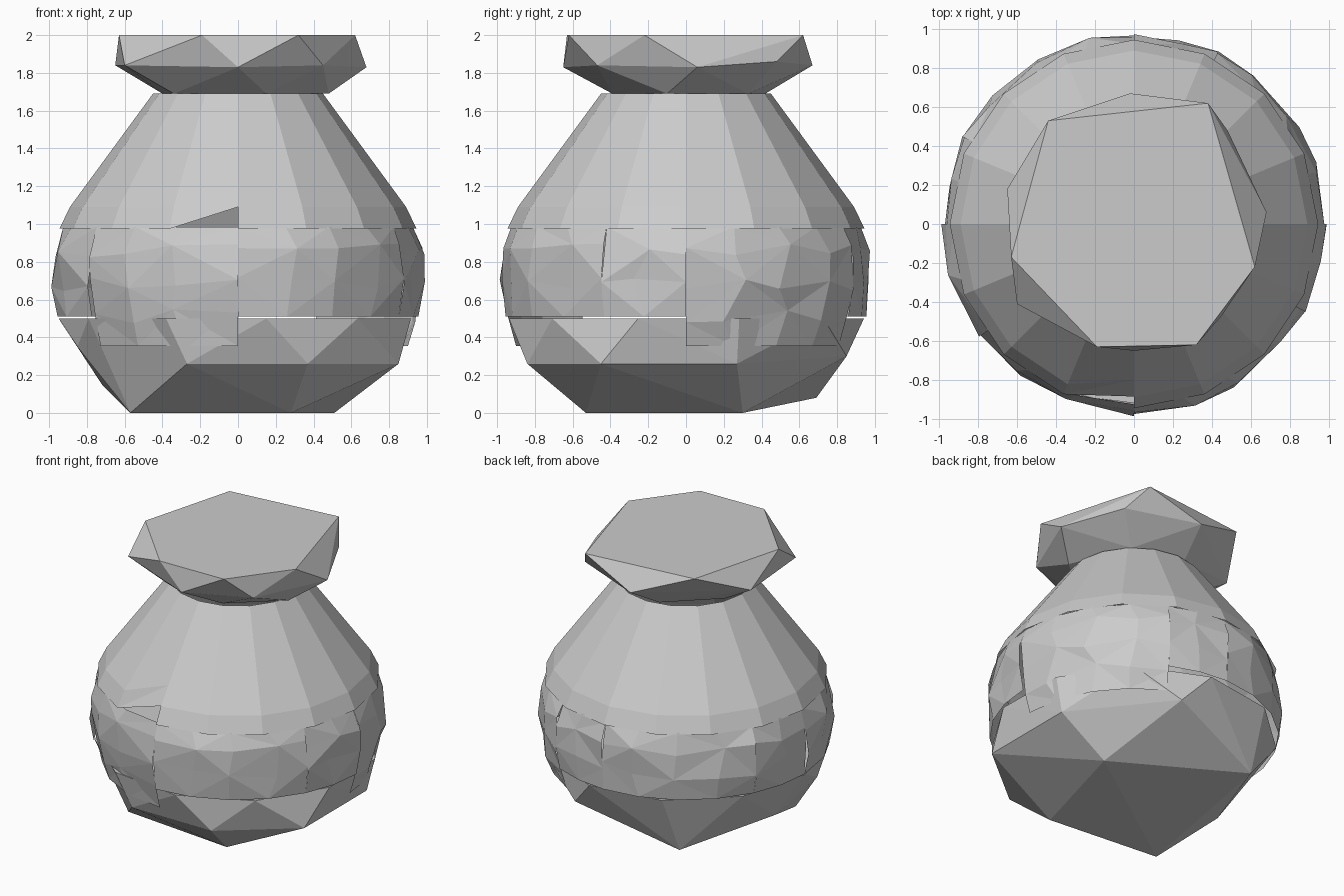
import bpy
import bmesh
import random
from math import radians, cos, sin

random.seed(4)
cube = bpy.data.objects.get("Cube")
if cube:
    bpy.data.objects.remove(cube)

# Single stone grey material
grey = bpy.data.materials.new("stone_grey")
grey.use_nodes = True
color = (0.6, 0.6, 0.6, 1)
grey.diffuse_color = color
bsdf = next(n for n in grey.node_tree.nodes if n.type == 'BSDF_PRINCIPLED')
bsdf.inputs["Base Color"].default_value = color
bsdf.inputs["Roughness"].default_value = 0.9


def finish(name, bm):
    mesh = bpy.data.meshes.new(name)
    bm.to_mesh(mesh)
    bm.free()
    mesh.materials.append(grey)
    obj = bpy.data.objects.new(name, mesh)
    bpy.context.collection.objects.link(obj)
    return obj


def hull(name, points):
    """Closed faceted block wrapped around a few corner points."""
    bm = bmesh.new()
    for p in points:
        bm.verts.new(p)
    bmesh.ops.convex_hull(bm, input=bm.verts[:])
    loose = [v for v in bm.verts if not v.link_faces]
    bmesh.ops.delete(bm, geom=loose, context='VERTS')
    bmesh.ops.dissolve_limit(bm, angle_limit=radians(1),
                             verts=bm.verts[:], edges=bm.edges[:])
    bmesh.ops.recalc_face_normals(bm, faces=bm.faces[:])
    return finish(name, bm)


def shell(name, profile, start, end, step, wobble=0.0):
    """Open faceted sheet sweeping a (radius, z) profile between two angles."""
    bm = bmesh.new()
    cols = max(2, round((end - start) / step))
    grid = []
    for j, (r, z) in enumerate(profile):
        row = []
        for i in range(cols + 1):
            a = start + (end - start) * i / cols
            inner = 0 < j < len(profile) - 1
            rr, zz = r, z
            if wobble and inner:
                rr += random.uniform(-wobble, wobble * 0.4)
                zz += random.uniform(-wobble, wobble) * 1.5
                if 0 < i < cols:
                    a += random.uniform(-0.25, 0.25) * step
            a = radians(a)
            row.append(bm.verts.new((rr * cos(a), rr * sin(a), zz)))
        grid.append(row)
    for j in range(len(grid) - 1):
        for i in range(cols):
            a, b = grid[j][i], grid[j][i + 1]
            c, d = grid[j + 1][i + 1], grid[j + 1][i]
            if (i + j) % 2:
                bm.faces.new((a, b, c))
                bm.faces.new((a, c, d))
            else:
                bm.faces.new((a, b, d))
                bm.faces.new((b, c, d))
    return finish(name, bm)


# Angular bowl at the base
bowl_points = [
    (0.28, -0.53, 0), (0.51, 0.30, 0), (-0.57, -0.45, 0),
    (-0.43, 0.69, 0.08), (-0.72, 0, 0.15),
    (0.37, -0.84, 0.26), (-0.27, -0.84, 0.26),
    (0.85, -0.45, 0.26), (0.85, 0.27, 0.26),
    (0.3, 0.85, 0.3), (-0.85, -0.3, 0.35),
]
for k in range(11):
    a = radians(50 + k * 360 / 11)
    bowl_points.append((0.95 * cos(a), 0.95 * sin(a), 0.5))
hull("base_bowl", bowl_points)

# Belly plates; some hang lower over the bowl than others
upper = [(0.955, 0.51), (0.98, 0.68), (0.98, 0.86), (0.925, 0.985)]
lower = [(0.90, 0.355)] + upper
plates = [
    (0, 64, lower), (64, 90, upper), (90, 153, upper), (153, 180, upper),
    (180, 216, upper), (216, 270, lower), (270, 333, upper), (333, 360, upper),
]
for n, (start, end, profile) in enumerate(plates):
    shell(f"belly_plate_{n + 1}", profile, start, end, 18, 0.025)

# Sloping shoulder, open along a front seam with one lifted corner
shoulder = shell("shoulder", [(0.945, 0.975), (0.89, 1.09), (0.45, 1.69)],
                 -90, 270, 22.5)
verts = shoulder.data.vertices
for index, (y, z) in ((16, (-0.885, 1.09)), (33, (-0.80, 1.21))):
    verts[index].co.y = y
    verts[index].co.z = z

# Irregular faceted rim block
hull("rim", [
    # top outline
    (-0.44, 0.53, 2), (0.38, 0.62, 2), (0.62, -0.22, 2),
    (0.32, -0.62, 2), (-0.19, -0.63, 2), (-0.63, -0.17, 2),
    # widest corners
    (0, -0.65, 1.83), (0.45, -0.47, 1.84), (0.68, 0.06, 1.83),
    (-0.02, 0.67, 1.84), (-0.65, 0.18, 1.84), (-0.60, -0.41, 1.84),
    (0.48, 0.48, 1.86),
    # underside
    (-0.34, -0.34, 1.69), (0.15, -0.39, 1.69), (0.48, -0.1, 1.69),
    (0.3, 0.33, 1.69), (-0.08, 0.42, 1.69), (-0.4, 0.12, 1.69),
])
